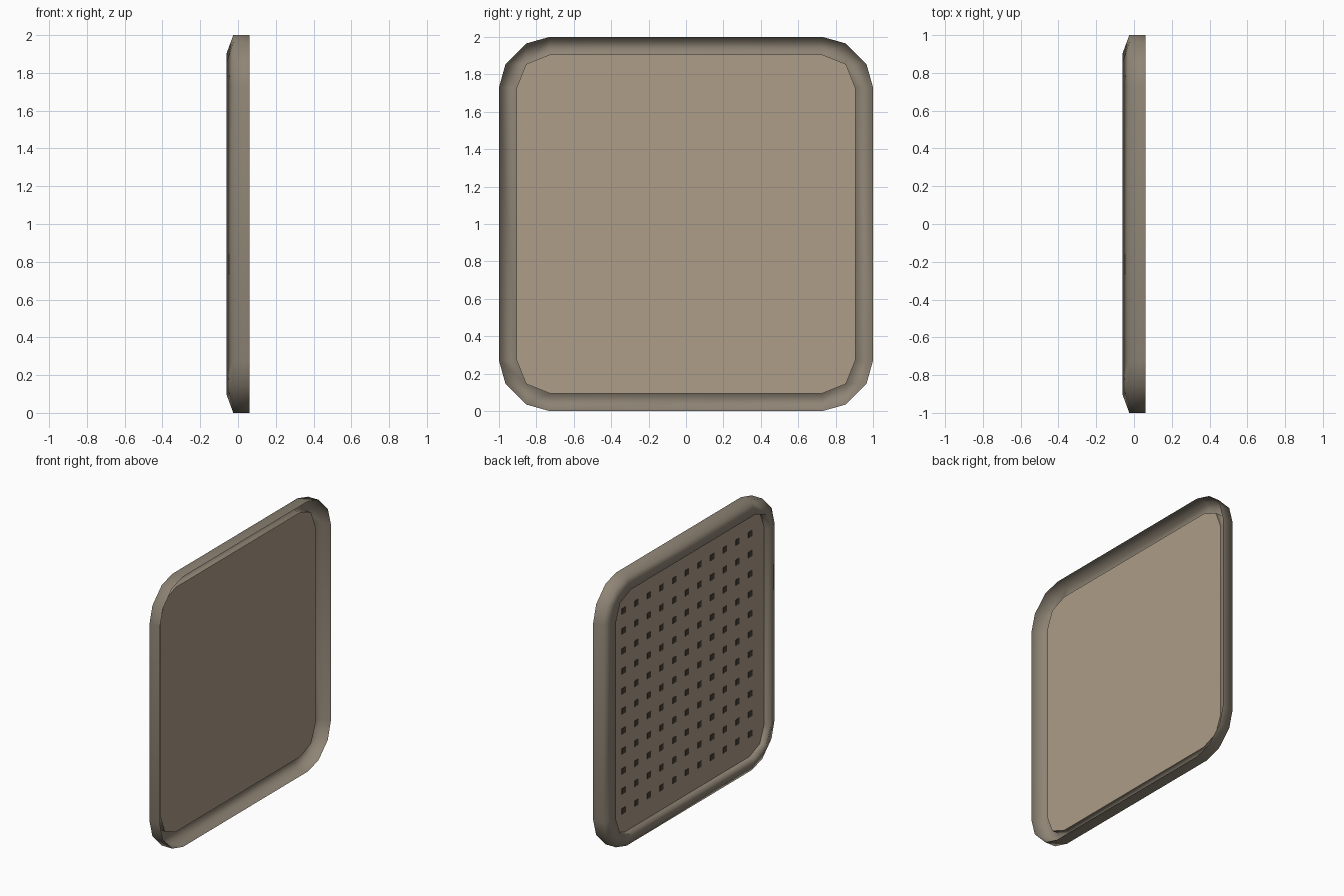
import bpy, bmesh, math

if "Cube" in bpy.data.objects:
    bpy.data.objects.remove(bpy.data.objects["Cube"])


def material(name, rgb):
    m = bpy.data.materials.new(name)
    lin = [c / 12.92 if c <= 0.04045 else ((c + 0.055) / 1.055) ** 2.4 for c in rgb]
    m.diffuse_color = (*lin, 1)
    m.use_nodes = True
    m.node_tree.nodes["Principled BSDF"].inputs["Base Color"].default_value = m.diffuse_color
    return m


tan = material("tan", (0.68, 0.615, 0.53))
taupe = material("taupe", (0.56, 0.52, 0.46))
dark = material("dark_brown", (0.29, 0.265, 0.23))


def finish(name, bm, mat, smooth=False):
    bmesh.ops.remove_doubles(bm, verts=bm.verts, dist=0.0005)
    bmesh.ops.recalc_face_normals(bm, faces=bm.faces)
    me = bpy.data.meshes.new(name)
    for f in bm.faces:
        f.smooth = smooth
    bm.to_mesh(me)
    bm.free()
    ob = bpy.data.objects.new(name, me)
    me.materials.append(mat)
    bpy.context.collection.objects.link(ob)
    return ob


# Rounded square outline in (y, z): four points per corner
OUTER = [(1, .73), (.965, .855), (.855, .965), (.73, 1)]
INNER = [(.905, .73), (.855, .855), (.855, .855), (.73, .905)]


def ring(bm, corner, x):
    out = []
    for k in range(4):
        c, s = round(math.cos(k * math.pi / 2)), round(math.sin(k * math.pi / 2))
        out += [bm.verts.new((x, c * a - s * b, s * a + c * b + 1)) for a, b in corner]
    return out


def bridge(bm, rings):
    for r0, r1 in zip(rings, rings[1:]):
        n = len(r0)
        for i in range(n):
            j = (i + 1) % n
            q = [r0[i], r0[j], r1[j], r1[i]]
            if (r1[i].co - r1[j].co).length < 1e-5:
                q = q[:3] if (r0[i].co - r0[j].co).length > 1e-5 else []
            if q:
                bm.faces.new(q)


# Rim: thin folded sheet, wall + sloped back + inner return
bm = bmesh.new()
bridge(bm, [ring(bm, OUTER, .06), ring(bm, OUTER, -.025),
            ring(bm, INNER, -.06), ring(bm, INNER, -.002)])
finish("rim", bm, taupe, True)

# Panel: thin flat plate inside the rim
bm = bmesh.new()
corner = [INNER[0], INNER[1], INNER[3]]
front, back = ring(bm, corner, 0), ring(bm, corner, -.006)
bm.faces.new(front)
bm.faces.new(back)
bridge(bm, [front, back])
finish("panel", bm, tan)

# Grid of small dark squares on the back of the panel
bm = bmesh.new()
STEP, H = .148, .021
for i in range(-5, 6):
    for j in range(-5, 6):
        y, z = i * STEP, 1 + j * STEP
        a, b = [[bm.verts.new((x, y + u * H, z + v * H))
                 for u, v in ((-1, -1), (1, -1), (1, 1), (-1, 1))] for x in (-.006, -.01)]
        bm.faces.new(b)
        bridge(bm, [a, b])
finish("back_dots", bm, dark)
